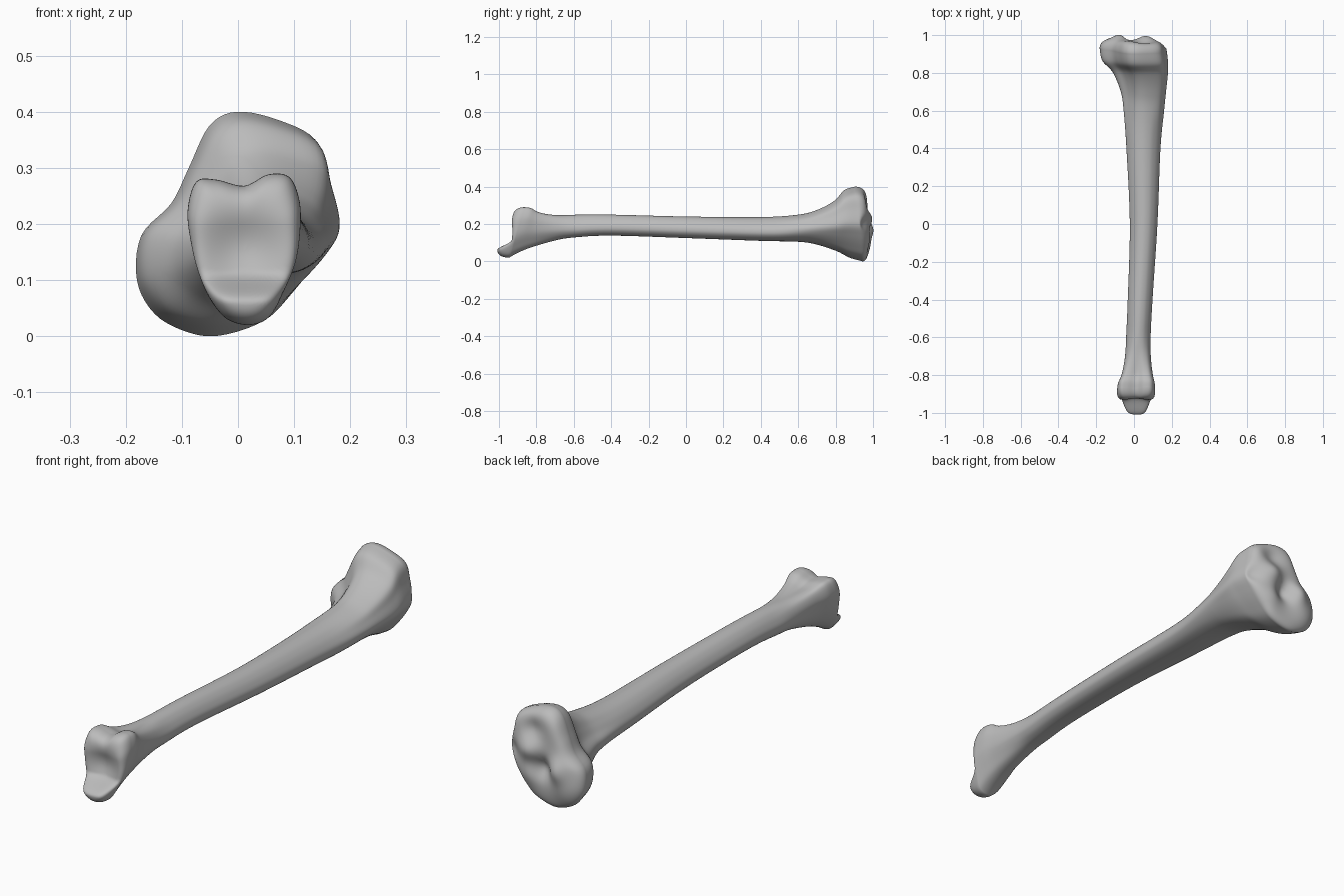
import bpy, bmesh, math

if "Cube" in bpy.data.objects:
    bpy.data.objects.remove(bpy.data.objects["Cube"], do_unlink=True)

SIDES = 80

# Outlines (x, z), sixteen points each, running from the crest towards the left side
KNEE_END = [(0, .40), (.075, .386), (.145, .35), (.165, .28), (.18, .20), (.15, .14),
            (.10, .075), (.05, .028), (-.03, .002), (-.09, .008), (-.15, .04),
            (-.183, .10), (-.175, .18), (-.12, .237), (-.088, .30), (-.05, .375)]
ANKLE_END = [(.01, .265), (.052, .285), (.09, .28), (.108, .235), (.108, .18), (.10, .13),
             (.08, .08), (.055, .035), (.02, .02), (-.02, .03), (-.05, .065),
             (-.07, .11), (-.083, .16), (-.09, .22), (-.075, .272), (-.04, .276)]

# Sections along the bone: y, x min, x max, z min, z max
STATIONS = [(-.905, -.09, .112, .02, .29), (-.86, -.085, .11, .05, .285),
            (-.8, -.066, .10, .08, .265), (-.7, -.05, .09, .112, .252),
            (-.6, -.042, .088, .128, .25), (-.4, -.033, .098, .138, .25),
            (0, -.022, .124, .125, .24), (.4, -.04, .14, .11, .237),
            (.6, -.055, .16, .105, .25), (.7, -.07, .17, .09, .275),
            (.8, -.112, .18, .055, .325), (.86, -.168, .18, .02, .38),
            (.925, -.182, .172, 0, .40)]


def spline(a, b, c, d, t):
    """Catmull-Rom interpolation of tuples."""
    return tuple(q + .5 * t * (r - p + t * (2 * p - 5 * q + 4 * r - s + t * (3 * (q - r) + s - p)))
                 for p, q, r, s in zip(a, b, c, d))


def smooth(lo, hi, v):
    t = min(1, max(0, (v - lo) / (hi - lo)))
    return t * t * (3 - 2 * t)


def bump(x, z, cx, cz, r):
    return math.exp(-((x - cx) ** 2 + (z - cz) ** 2) / r ** 2)


def unit_outline(points):
    """Smooth a closed outline and fit it to the unit square."""
    n = len(points)
    out = []
    for i in range(SIDES):
        f = i * n / SIDES
        k = int(f)
        out.append(spline(*(points[(k + j) % n] for j in (-1, 0, 1, 2)), f - k))
    lows = [min(p[a] for p in out) for a in (0, 1)]
    highs = [max(p[a] for p in out) for a in (0, 1)]
    return [tuple((p[a] - lows[a]) / (highs[a] - lows[a]) for a in (0, 1)) for p in out]


def shaft_outline():
    """Rounded triangle with its ridge upwards."""
    pts = []
    for i in range(16):
        a = math.tau * i / 16
        r = 1 + .06 * math.cos(3 * a)
        pts.append((r * math.sin(a), r * math.cos(a)))
    return unit_outline(pts)


knee, ankle, shaft = unit_outline(KNEE_END), unit_outline(ANKLE_END), shaft_outline()


def section(station):
    y, x0, x1, z0, z1 = station
    wk, wa = smooth(.45, .88, y), smooth(-.55, -.87, y)
    lean = .3 * smooth(-.7, -.905, y) - .1 * smooth(.7, .92, y)
    ring = []
    for k, a, s in zip(knee, ankle, shaft):
        u, v = (wk * k[i] + wa * a[i] + (1 - wk - wa) * s[i] for i in (0, 1))
        z = z0 + v * (z1 - z0)
        ring.append((x0 + u * (x1 - x0), y + lean * (z - (z0 + z1) / 2), z))
    return ring


def knee_face(x, z):
    """Joint surface with two shallow dishes and a central rise."""
    return (.972 + .03 * bump(x, z, -.07, .17, .05) + .025 * bump(x, z, .06, .23, .05)
            - .03 * bump(x, z, -.01, .16, .045) - .02 * bump(x, z, .05, .31, .05)
            + .015 * bump(x, z, -.11, .09, .07) + .012 * bump(x, z, .06, .12, .05)
            - .03 * bump(x, z, .16, .2, .04))


def ankle_face(x, z):
    """Hollow joint surface with a projecting lower lip."""
    return (-.94 + .03 * bump(x, z, .01, .16, .07)
            - .075 * smooth(.115, .06, z) + .012 * smooth(.2, .28, z))


def cap(ring, face, centre):
    """Rounded rim closing in on a sculpted joint surface."""
    rings = []
    for j in range(1, 25):
        t = j / 24
        s = 1 - t ** 1.7
        blend = math.sqrt(1 - s ** 7)
        row = []
        for x, y, z in ring:
            px, pz = centre[0] + (x - centre[0]) * s, centre[1] + (z - centre[1]) * s
            row.append((px, y + (face(px, pz) - y) * blend, pz))
        rings.append(row)
    return rings


# Shaft and flared ends as one loft
rings = []
last = len(STATIONS) - 1
for i in range(last):
    near = [STATIONS[min(last, max(0, i + j))] for j in (-1, 0, 1, 2)]
    rings += [section(spline(*near, t / 8)) for t in range(8)]
rings.append(section(STATIONS[-1]))

# Joint surfaces at both ends
rings = cap(rings[0], ankle_face, (.01, .15))[::-1] + rings + cap(rings[-1], knee_face, (0, .19))

bm = bmesh.new()
rows = [[bm.verts.new(p) for p in ring] for ring in rings]
for a, b in zip(rows, rows[1:]):
    for i in range(SIDES):
        k = (i + 1) % SIDES
        bm.faces.new((a[i], a[k], b[k], b[i]))
bmesh.ops.remove_doubles(bm, verts=bm.verts, dist=.00005)
bmesh.ops.recalc_face_normals(bm, faces=bm.faces)
mesh = bpy.data.meshes.new("shin_bone")
bm.to_mesh(mesh)
bm.free()
bone = bpy.data.objects.new("shin_bone", mesh)
bpy.context.collection.objects.link(bone)

# Single bone colour
mat = bpy.data.materials.new("bone_grey")
mat.use_nodes = True
mat.diffuse_color = (.5, .5, .5, 1)
mat.node_tree.nodes["Principled BSDF"].inputs["Base Color"].default_value = (.5, .5, .5, 1)
mesh.materials.append(mat)

bpy.context.view_layer.objects.active = bone
bone.select_set(True)
bpy.ops.object.shade_smooth_by_angle(angle=math.radians(50))
